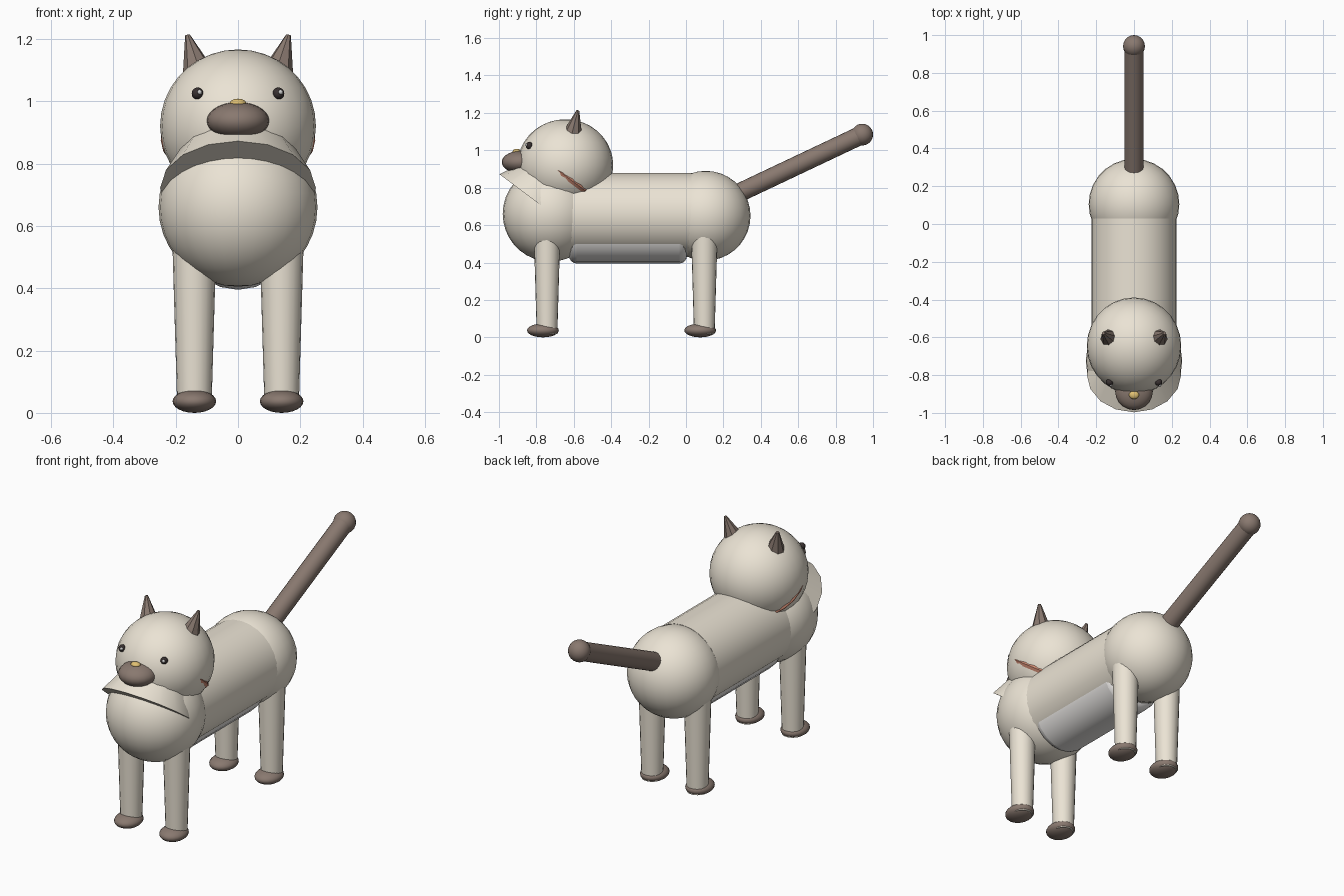
import bpy, math
from mathutils import Vector

if "Cube" in bpy.data.objects:
    bpy.data.objects.remove(bpy.data.objects["Cube"])


def material(name, rgb):
    m = bpy.data.materials.new(name)
    m.diffuse_color = (*rgb, 1)
    m.use_nodes = True
    m.node_tree.nodes["Principled BSDF"].inputs["Base Color"].default_value = m.diffuse_color
    return m


CREAM = material("cream", (0.83, 0.77, 0.66))
PALE = material("pale", (0.82, 0.80, 0.78))
BROWN = material("brown", (0.25, 0.19, 0.16))
BLACK = material("black", (0.04, 0.03, 0.03))
WHITE = material("white", (0.95, 0.95, 0.95))
GOLD = material("gold", (0.75, 0.53, 0.17))
RED = material("red", (0.65, 0.27, 0.18))


def finish(name, mat, angle=40):
    o = bpy.context.object
    o.name = name
    o.data.materials.append(mat)
    bpy.ops.object.transform_apply(location=False, rotation=False, scale=True)
    bpy.ops.object.shade_smooth_by_angle(angle=math.radians(angle))
    return o


def ball(name, loc, radii, mat, seg=28, rings=18):
    bpy.ops.mesh.primitive_uv_sphere_add(segments=seg, ring_count=rings, radius=1, location=loc)
    bpy.context.object.scale = radii
    return finish(name, mat)


def rod(name, a, b, r1, r2, mat, sides=24, angle=40):
    """Tapered cylinder from point a to point b."""
    a, b = Vector(a), Vector(b)
    bpy.ops.mesh.primitive_cone_add(vertices=sides, radius1=r1, radius2=r2,
                                    depth=(b - a).length, location=(a + b) / 2)
    o = bpy.context.object
    o.rotation_euler = (b - a).to_track_quat('Z', 'Y').to_euler()
    return finish(name, mat, angle)


# Torso: chest, barrel, rump and belly panel
ball("chest", (0, -0.725, 0.66), (0.255, 0.255, 0.255), CREAM)
rod("torso", (0, -0.65, 0.655), (0, 0.03, 0.655), 0.225, 0.225, CREAM, 28)
ball("rump", (0, 0.105, 0.65), (0.24, 0.24, 0.24), CREAM)
belly = rod("belly", (0, -0.625, 0.575), (0, 0.005, 0.575), 0.18, 0.18, PALE, 20)
bev = belly.modifiers.new("round_ends", 'BEVEL')
bev.width, bev.segments = 0.04, 4
bev.limit_method, bev.angle_limit = 'ANGLE', math.radians(50)

# Legs and paws
for end, y in (("front", -0.743), ("back", 0.098)):
    for side, s in (("left", 1), ("right", -1)):
        rod(f"{end}_leg_{side}", (s * 0.14, y, 0.017), (s * 0.14, y, 0.56),
            0.055, 0.071, CREAM, 20)
        ball(f"{end}_paw_{side}", (s * 0.14, y - 0.022, 0.037), (0.07, 0.085, 0.037),
             BROWN, 20, 12)

# Head and muzzle
ball("head", (0, -0.645, 0.92), (0.25, 0.256, 0.246), CREAM)
ball("muzzle", (0, -0.885, 0.937), (0.10, 0.10, 0.06), BROWN, 20, 14)
ball("nose", (0, -0.905, 0.994), (0.027, 0.022, 0.014), GOLD, 14, 8)

# Ears and eyes
for side, s in (("left", 1), ("right", -1)):
    rod(f"ear_{side}", (s * 0.125, -0.608, 1.08), (s * 0.162, -0.578, 1.212),
        0.055, 0.008, BROWN, 8, 20)
    ball(f"eye_{side}", (s * 0.13, -0.838, 1.025), (0.019, 0.019, 0.019), BLACK, 14, 10)
    ball(f"eye_glint_{side}", (s * 0.13 + 0.007, -0.853, 1.029), (0.008, 0.008, 0.008),
         WHITE, 10, 8)

# Throat ruff: tilted frustum under the chin
rod("ruff", (0, -0.797, 0.722), (0, -0.677, 0.882), 0.25, 0.15, CREAM, 16)

# Collar just breaking through the cheeks
bpy.ops.mesh.primitive_torus_add(major_segments=24, minor_segments=6, major_radius=0.23,
                                 minor_radius=0.018, location=(0, -0.66, 0.875))
collar = bpy.context.object
collar.scale = (1, 0.95, 1)
collar.rotation_euler = (-math.atan2(0.6, 0.8), 0, 0)
finish("collar", RED, 20)

# Tail
rod("tail", (0, 0.20, 0.733), (0, 0.942, 1.084), 0.05, 0.05, BROWN, 20)
ball("tail_tip", (0, 0.942, 1.084), (0.058, 0.058, 0.058), BROWN, 20, 14)
